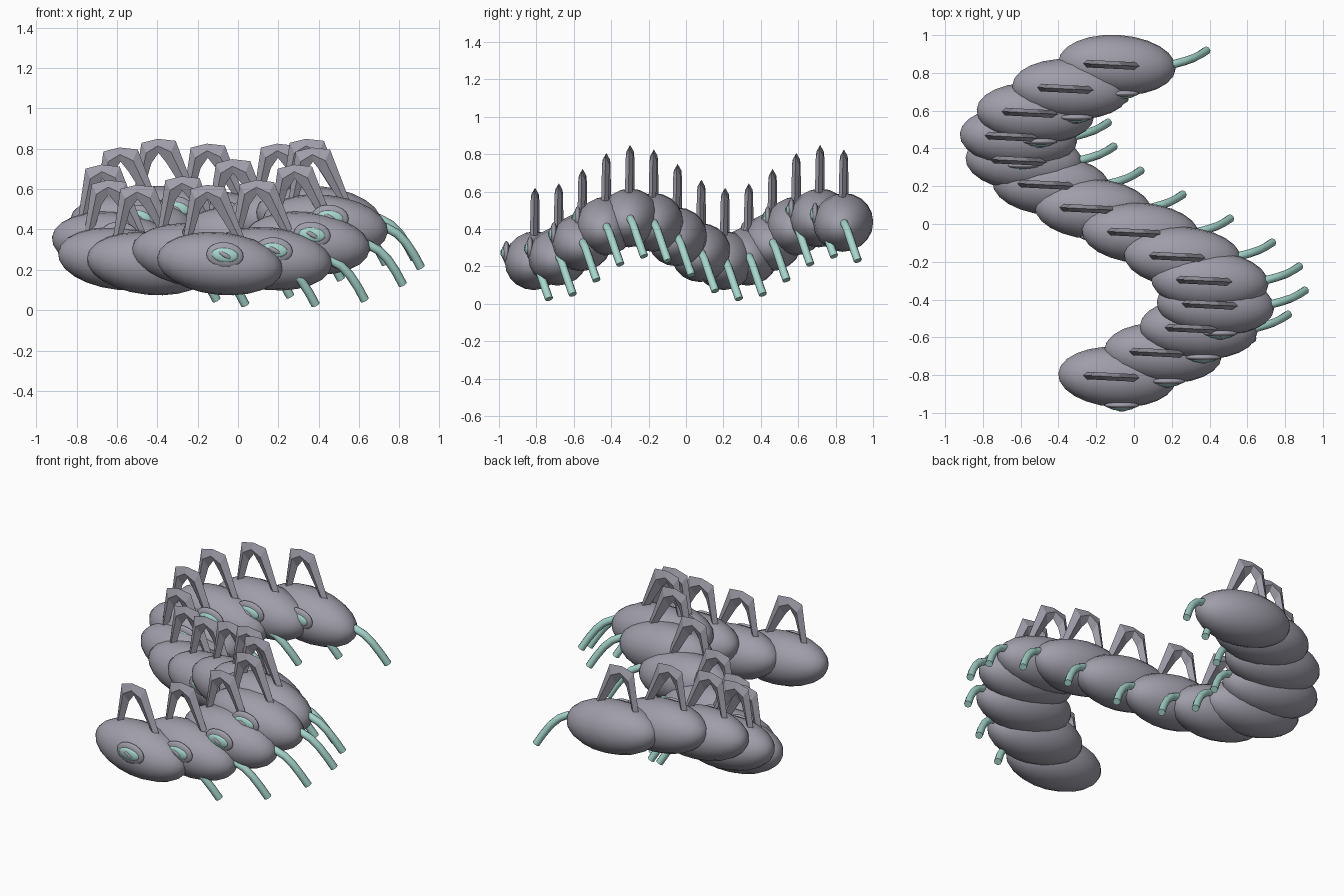
import bpy, bmesh
from math import sin, cos, pi
from mathutils import Matrix, Vector

if "Cube" in bpy.data.objects:
    bpy.data.objects.remove(bpy.data.objects["Cube"])


def material(name, rgb):
    m = bpy.data.materials.new(name)
    m.use_nodes = True
    m.diffuse_color = (*rgb, 1)
    m.node_tree.nodes["Principled BSDF"].inputs["Base Color"].default_value = (*rgb, 1)
    return m


GREY = material("lavender grey", (0.35, 0.34, 0.40))
TEAL = material("pale teal", (0.38, 0.68, 0.61))


def finish(bm, name, mat, smooth=True):
    bmesh.ops.recalc_face_normals(bm, faces=bm.faces[:])
    for f in bm.faces:
        f.smooth = smooth
    mesh = bpy.data.meshes.new(name)
    bm.to_mesh(mesh)
    bm.free()
    mesh.materials.append(mat)
    return mesh


def ellipsoid(name, mat, centre, radii, tilt=0.0, turn=0.0, segs=16, rings=10):
    """Ellipsoid with its poles along x."""
    bm = bmesh.new()
    bmesh.ops.create_uvsphere(bm, u_segments=segs, v_segments=rings, radius=1)
    m = (Matrix.Translation(centre) @ Matrix.Rotation(turn, 4, 'Z')
         @ Matrix.Rotation(tilt, 4, 'Y') @ Matrix.Diagonal((*radii, 1))
         @ Matrix.Rotation(pi / 2, 4, 'Y'))
    bm.transform(m)
    return finish(bm, name, mat)


def loft(name, mat, rings, smooth=True):
    """Skin a list of point rings and cap both ends."""
    bm = bmesh.new()
    loops = [[bm.verts.new(p) for p in ring] for ring in rings]
    n = len(loops[0])
    for a, b in zip(loops, loops[1:]):
        for i in range(n):
            j = (i + 1) % n
            bm.faces.new((a[i], a[j], b[j], b[i]))
    caps = [bm.faces.new(loops[0]), bm.faces.new(loops[-1])]
    bmesh.ops.split_edges(bm, edges=[e for f in caps for e in f.edges])
    return finish(bm, name, mat, smooth)


def tube_rings(path, radius, sides=8):
    pts = [Vector(p) for p in path]
    rings = []
    for i, p in enumerate(pts):
        t = (pts[min(i + 1, len(pts) - 1)] - pts[max(i - 1, 0)]).normalized()
        u = t.cross(Vector((0, 1, 0))).normalized()
        v = t.cross(u)
        rings.append([p + radius * (cos(2 * pi * k / sides) * u + sin(2 * pi * k / sides) * v)
                      for k in range(sides)])
    return rings


# Back arch: a thin, ridged inverted V, wide at the top and narrow at the feet
outer = [(-.185, .10), (-.145, .37), (-.065, .39), (.025, .38), (.14, .08)]
inner = [(-.145, .10), (-.095, .27), (-.06, .32), (-.02, .27), (.10, .08)]
spin = Matrix.Rotation(-0.05, 3, 'Z')
arch_rings = []
for (ox, oz), (ix, iz) in zip(outer, inner):
    mx, mz = (ox + ix) / 2, (oz + iz) / 2
    arch_rings.append([spin @ Vector(p) for p in
                       ((ox, 0, oz), (mx, .02, mz), (ix, 0, iz), (mx, -.02, mz))])

leg_path = [(.20, 0, .01), (.30, .005, -.005), (.355, .02, -.035), (.40, .035, -.08),
            (.44, .055, -.14), (.475, .078, -.205)]

PARTS = {
    "body_segment": ellipsoid("body_segment", GREY, (0, 0, 0), (.313, .16, .155), .1, -.06, 20, 12),
    "eye_rim": ellipsoid("eye_rim", GREY, (.025, -.15, .042), (.092, .02, .064), .1),
    "eye": ellipsoid("eye", TEAL, (.025, -.162, .042), (.066, .016, .037), .1),
    "pupil": ellipsoid("pupil", GREY, (.025, -.171, .042), (.034, .012, .013), .5),
    "leg": loft("leg", TEAL, tube_rings(leg_path, .022)),
    "back_arch": loft("back_arch", GREY, arch_rings, False),
}

# Fourteen segments snake along a sine in plan and ripple up and down
for i in range(14):
    place = (-.09 + .525 * sin(2 * pi * i / 13), -.81 + .127 * i,
             .345 - .115 * cos(pi / 4 * (i - .15)))
    for name, mesh in PARTS.items():
        ob = bpy.data.objects.new(f"{name}_{i + 1}", mesh)
        ob.location = place
        bpy.context.collection.objects.link(ob)
